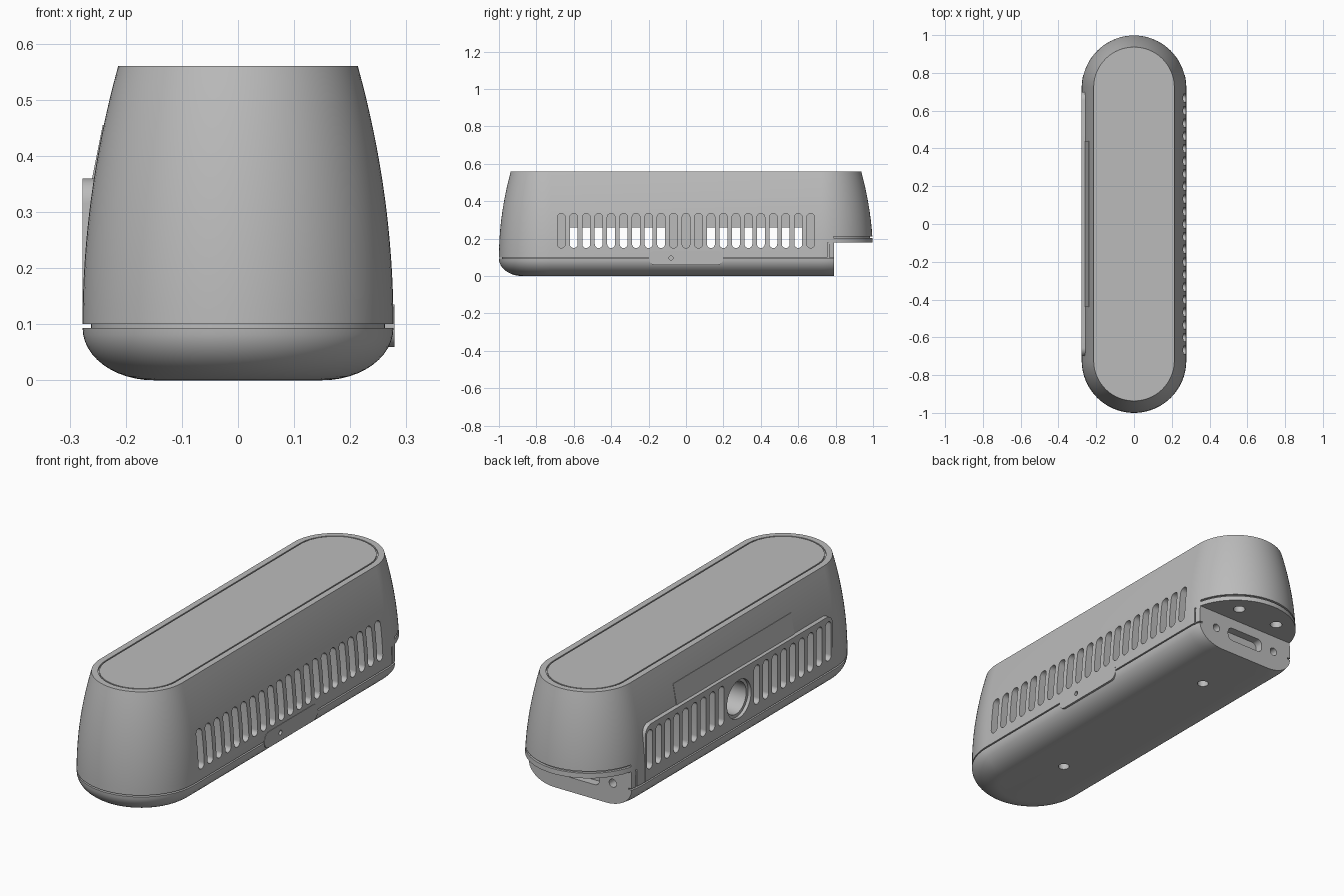
import bpy, bmesh, math

cube = bpy.data.objects.get("Cube")
if cube:
    bpy.data.objects.remove(cube, do_unlink=True)

grey = bpy.data.materials.new("grey_plastic")
grey.use_nodes = True
colour = (0.5, 0.5, 0.5, 1)
grey.diffuse_color = colour
grey.node_tree.nodes["Principled BSDF"].inputs["Base Color"].default_value = colour

R = 0.277          # widest radius of the stadium outline
STRAIGHT = 0.723   # half length of its straight sides
END = 0.79         # where the base stops at the back


def finish(name, bm):
    bmesh.ops.remove_doubles(bm, verts=bm.verts, dist=0.00001)
    bmesh.ops.recalc_face_normals(bm, faces=bm.faces)
    mesh = bpy.data.meshes.new(name)
    bm.to_mesh(mesh)
    bm.free()
    mesh.materials.append(grey)
    obj = bpy.data.objects.new(name, mesh)
    bpy.context.collection.objects.link(obj)
    return obj


def prism(bm, points, axis, lo, hi):
    """Extrude a 2D outline along an axis."""
    place = {"x": lambda a, b, h: (h, a, b),
             "y": lambda a, b, h: (a, h, b),
             "z": lambda a, b, h: (a, b, h)}[axis]
    low, high = [[bm.verts.new(place(a, b, h)) for a, b in points] for h in (lo, hi)]
    bm.faces.new(low)
    bm.faces.new(high)
    for i in range(len(points)):
        j = (i + 1) % len(points)
        bm.faces.new((low[i], low[j], high[j], high[i]))


def rounded(cx, cy, w, h, r, n=8):
    """Rounded rectangle from centre, half sizes and corner radius."""
    pts = []
    for k, (sx, sy) in enumerate(((1, 1), (-1, 1), (-1, -1), (1, -1))):
        for i in range(n + 1):
            t = math.pi / 2 * (k + i / n)
            p = (cx + sx * (w - r) + r * math.cos(t), cy + sy * (h - r) + r * math.sin(t))
            if not pts or math.dist(p, pts[-1]) > 0.0001:
                pts.append(p)
    if math.dist(pts[0], pts[-1]) < 0.0001:
        pts.pop()
    return pts


def rect(a0, a1, b0, b1):
    return [(a0, b0), (a1, b0), (a1, b1), (a0, b1)]


def circle(cx, cy, r, n=32):
    return [(cx + r * math.cos(2 * math.pi * i / n), cy + r * math.sin(2 * math.pi * i / n))
            for i in range(n)]


def make(name, *prisms):
    bm = bmesh.new()
    for p in prisms:
        prism(bm, *p)
    return finish(name, bm)


def cut(obj, cutters):
    bpy.context.view_layer.objects.active = obj
    for c in cutters:
        mod = obj.modifiers.new("cut", "BOOLEAN")
        mod.operation = "DIFFERENCE"
        mod.solver = "EXACT"
        mod.object = c
        bpy.ops.object.modifier_apply(modifier=mod.name)


# Body: stadium outlines lofted up a profile of (radius, height)
profile = []
for i in range(13):
    t = math.pi / 2 * i / 12
    profile.append((0.15 + (R - 0.15) * math.sin(t), 0.093 * (1 - math.cos(t))))
profile += [(0.262, 0.093), (0.262, 0.1)]
for i in range(17):
    f = i / 16
    profile.append((R - 0.0635 * f * f, 0.1 + 0.46 * f))
profile += [(0.185, 0.56), (0.185, 0.553), (0.179, 0.553), (0.179, 0.56)]

bm = bmesh.new()
rings = []
N = 40
for r, z in profile:
    ring = []
    for side in (0, 1):
        for i in range(N + 1):
            t = math.pi * (side + i / N)
            y = STRAIGHT * (1 - 2 * side) + r * math.sin(t)
            ring.append(bm.verts.new((r * math.cos(t), y, z)))
    rings.append(ring)
bm.faces.new(rings[0])
bm.faces.new(rings[-1])
for a, b in zip(rings, rings[1:]):
    for i in range(len(a)):
        j = (i + 1) % len(a)
        bm.faces.new((a[i], a[j], b[j], b[i]))
body = finish("body", bm)

# Raised vent panel and the flat strip above it on the right side
panel_outline = [p for p in rounded(0, 0.23, 0.7, 0.13, 0.045) if p[1] > 0.2]
panel_outline += [(-0.7, 0.1), (0.7, 0.1)]
panel = make("vent_panel", (panel_outline, "x", -0.2775, -0.235))
strip = make("flat_strip",
             ([(-0.261, 0.355), (-0.241, 0.455), (-0.2, 0.455), (-0.2, 0.355)], "y", -0.44, 0.44))

# Capsule cover over the seam on the left side
cover = make("port_cover", (rounded(0, 0.097, 0.2, 0.038, 0.036), "x", 0.2, 0.2785))

# Cutters: back notch, hollow inside, vents, round socket, holes and grooves
notch = make("notch_cutter", (rect(-0.4, 0.4, -0.1, 0.18), "y", END, 1.2))
hollow = make("hollow_cutter", *[(rect(-0.23, 0.23, 0.14, 0.26), "y", lo, hi)
                                 for lo, hi in ((-0.645, -0.1), (0.1, 0.645))])
vents = []
for i in range(-10, 11):
    slot = rounded(i * 0.0667, 0.2425, 0.021, 0.0925, 0.021)
    vents.append((slot, "x", 0.2, 0.35))
    if abs(i) > 1:
        vents.append((slot, "x", -0.35, -0.2))
vent_cutter = make("vent_cutter", *vents)
socket_rim = make("socket_rim_cutter", (circle(0, 0.225, 0.09, 48), "x", -0.35, -0.262))
socket = make("socket_cutter", (circle(0, 0.225, 0.075, 48), "x", -0.35, -0.13))

holes = [(circle(0, y, 0.025), "z", -0.05, 0.04) for y in (-0.5, 0.49)]
for s in (-1, 1):
    holes.append((circle(s * 0.11, 0.88, 0.027), "z", 0.17, 0.24))
    holes.append((circle(s * 0.17, 0.1, 0.019), "y", 0.74, 0.82))
holes.append((rounded(0, 0.1, 0.1, 0.032, 0.025), "y", 0.75, 0.82))
hole_cutter = make("hole_cutter", *holes)

arc = [math.radians(14 + 152 * i / 40) for i in range(41)]
groove = [(0.3 * math.cos(t), STRAIGHT + 0.3 * math.sin(t)) for t in arc]
groove += [(0.262 * math.cos(t), STRAIGHT + 0.262 * math.sin(t)) for t in reversed(arc)]
grooves = [(groove, "z", 0.203, 0.212)]
for s in (-1, 1):
    grooves.append((rect(*sorted((s * 0.264, s * 0.3)), 0.757, 0.764), "z", 0.098, 0.18))
groove_cutter = make("groove_cutter", *grooves)
pinhole = make("pinhole_cutter", (circle(-0.08, 0.097, 0.011, 16), "x", 0.25, 0.3))

cutters = [notch, hollow, vent_cutter, socket_rim, socket, hole_cutter, groove_cutter, pinhole]
cut(body, cutters)
cut(panel, [vent_cutter, socket_rim, socket])
cut(cover, [pinhole])
for c in cutters:
    bpy.data.objects.remove(c, do_unlink=True)

# Smooth shading with sharp edges kept
for obj in (body, panel, strip, cover):
    bpy.ops.object.select_all(action="DESELECT")
    obj.select_set(True)
    bpy.context.view_layer.objects.active = obj
    bpy.ops.object.shade_smooth_by_angle(angle=math.radians(30))
